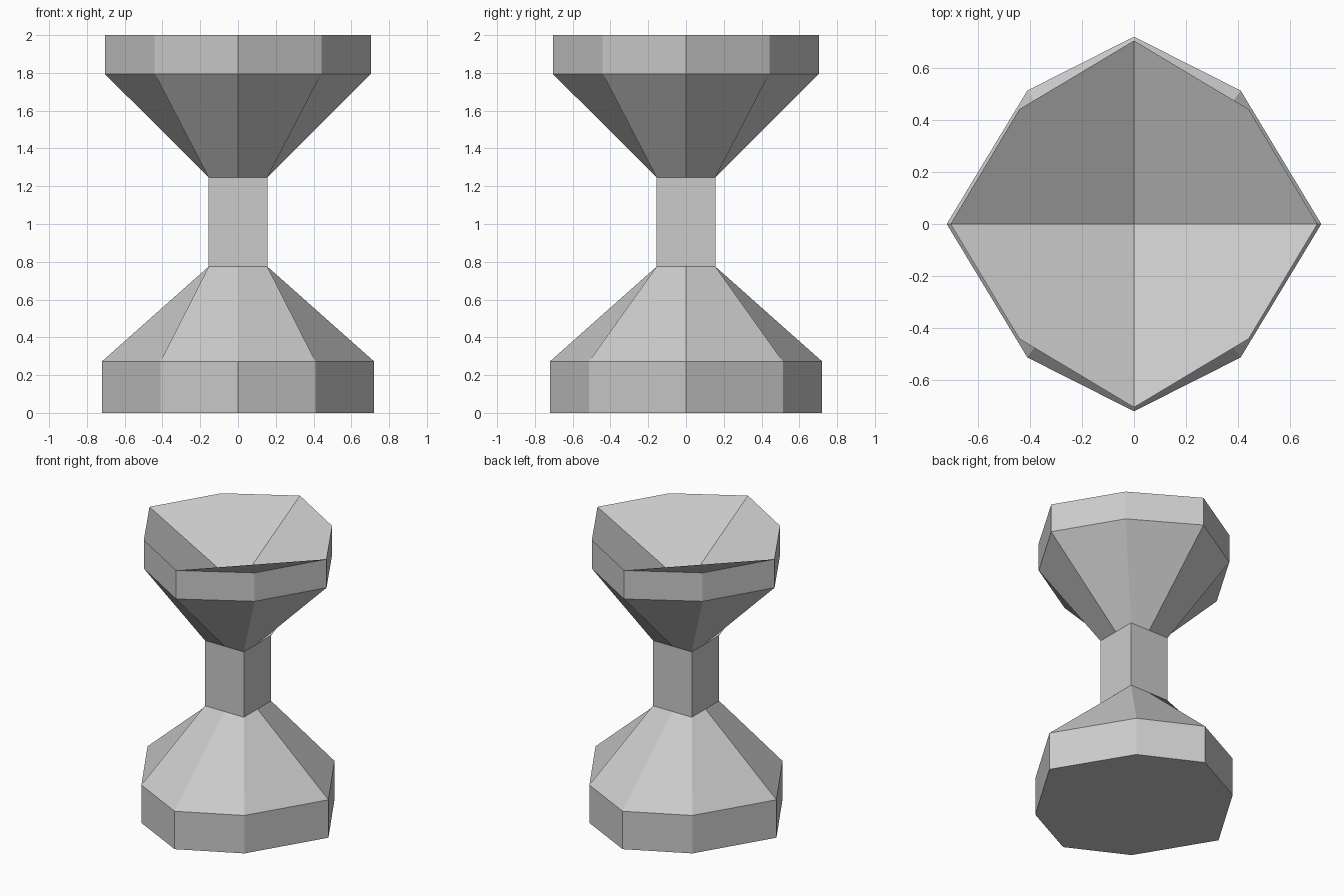
import bpy
import bmesh

if "Cube" in bpy.data.objects:
    bpy.data.objects.remove(bpy.data.objects["Cube"])


def ring(bm, axis, dx, dy, z):
    """Eight points, alternating on-axis and diagonal, counter-clockwise."""
    pts = [(axis, 0), (dx, dy), (0, axis), (-dx, dy),
           (-axis, 0), (-dx, -dy), (0, -axis), (dx, -dy)]
    return [bm.verts.new((x, y, z)) for x, y in pts]


def bridge(bm, low, up, wide_low=True):
    """Quads between two rings, starting each so its fold leaves the wide diagonal corner."""
    for i in range(8):
        j = (i + 1) % 8
        quad = [low[i], low[j], up[j], up[i]]
        if (i % 2 == 0) == wide_low:
            quad = quad[1:] + quad[:1]
        bm.faces.new(quad)


def finish(bm, name):
    bm.normal_update()
    mesh = bpy.data.meshes.new(name)
    bm.to_mesh(mesh)
    bm.free()
    obj = bpy.data.objects.new(name, mesh)
    bpy.context.collection.objects.link(obj)


S = 0.155                  # stem half width
Z_STEM, Z_CUP = 0.775, 1.245

# Foot: eight-sided slab tapering to the square stem
bm = bmesh.new()
a = ring(bm, 0.72, 0.41, 0.513, 0)
b = ring(bm, 0.72, 0.41, 0.513, 0.273)
c = ring(bm, S, S, S, Z_STEM)
bm.faces.new(a[::-1])
bridge(bm, a, b)
bridge(bm, b, c)
finish(bm, "foot")

# Stem: open square tube
bm = bmesh.new()
sides = [[bm.verts.new((x * S, y * S, z)) for x, y in ((1, 1), (-1, 1), (-1, -1), (1, -1))]
         for z in (Z_STEM, Z_CUP)]
for i in range(4):
    j = (i + 1) % 4
    bm.faces.new((sides[0][i], sides[0][j], sides[1][j], sides[1][i]))
finish(bm, "stem")

# Cup: flares to an eight-sided rim, with a shallow pyramid hollow
bm = bmesh.new()
a = ring(bm, S, S, S, Z_CUP)
b = ring(bm, 0.705, 0.441, 0.441, 1.795)
c = ring(bm, 0.705, 0.441, 0.441, 2.0)
bridge(bm, a, b, wide_low=False)
bridge(bm, b, c)
centre = bm.verts.new((0, 0, 1.62))
for k in range(0, 8, 2):
    bm.faces.new((c[k], c[k + 1], c[(k + 2) % 8], centre))
finish(bm, "cup")
